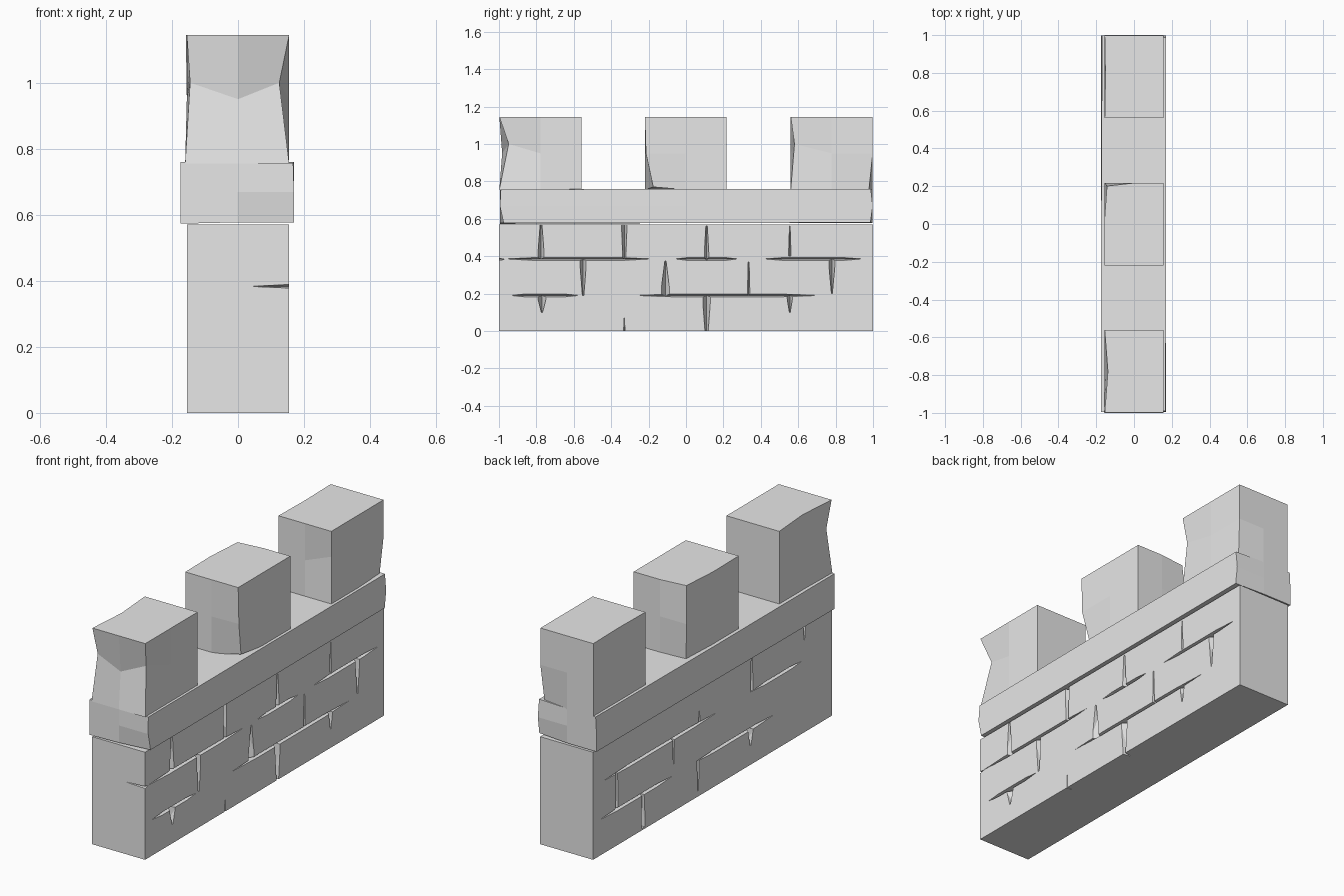
import bpy
import bmesh
from mathutils import Vector

if "Cube" in bpy.data.objects:
    bpy.data.objects.remove(bpy.data.objects["Cube"], do_unlink=True)

# One plain stone colour
stone = bpy.data.materials.new("grey stone")
stone.use_nodes = True
stone.diffuse_color = (0.8, 0.8, 0.8, 1)
stone.node_tree.nodes["Principled BSDF"].inputs["Base Color"].default_value = (0.8, 0.8, 0.8, 1)


def add_object(name, bm):
    mesh = bpy.data.meshes.new(name)
    bmesh.ops.recalc_face_normals(bm, faces=bm.faces)
    bm.to_mesh(mesh)
    bm.free()
    mesh.materials.append(stone)
    obj = bpy.data.objects.new(name, mesh)
    bpy.context.collection.objects.link(obj)
    return obj


def block(name, low, high, dents=None, cuts=1):
    """Box; dents maps a corner or midpoint, as signs, to its offset."""
    bm = bmesh.new()
    bmesh.ops.create_cube(bm, size=2)
    if cuts:
        bmesh.ops.subdivide_edges(bm, edges=bm.edges, cuts=cuts, use_grid_fill=True)
    low, high = Vector(low), Vector(high)
    for v in bm.verts:
        key = tuple(round(c) for c in v.co)
        v.co = (low + high) / 2 + v.co * (high - low) / 2
        v.co += Vector((dents or {}).get(key, (0, 0, 0)))
    return add_object(name, bm)


HALF = 0.155
DEPTH = 0.04
cutter_bm = bmesh.new()


def hull(points):
    verts = [cutter_bm.verts.new(p) for p in points]
    bmesh.ops.convex_hull(cutter_bm, input=verts)


def upright_crack(side, y, z0, w0, z1, w1):
    """Tapered joint between two stones of a course."""
    out, deep = side * (HALF + 0.01), side * (HALF - DEPTH)
    hull([(out, y + s * w / 2, z) for z, w in ((z0, w0), (z1, w1)) for s in (-1, 1)]
         + [(deep, y, z0), (deep, y, z1)])


def level_crack(side, y0, y1, z, w=0.02):
    """Lens-shaped bed joint between two courses."""
    out, deep = side * (HALF + 0.01), side * (HALF - DEPTH)
    mid, reach = (y0 + y1) / 2, (y1 - y0) / 4
    hull([(out, y0, z), (out, y1, z),
          (out, mid - reach, z - w / 2), (out, mid + reach, z - w / 2),
          (out, mid - reach, z + w / 2), (out, mid + reach, z + w / 2),
          (deep, mid - reach, z), (deep, mid + reach, z)])


# Joints on the left (+x) side
UPPER, LOWER, TOP = 0.385, 0.19, 0.57
for y0, y1, z in ((-1.02, -0.13, UPPER), (-0.08, 0.3, UPPER), (0.38, 0.98, UPPER),
                  (-0.96, -0.55, LOWER), (-0.33, 0.77, LOWER)):
    level_crack(1, y0, y1, z)
for y, z0, w0, z1, w1 in ((-0.775, UPPER, 0.04, 0.58, 0.01), (-0.33, UPPER, 0.02, 0.58, 0.035),
                          (0.11, 0.38, 0.03, 0.56, 0.01), (0.555, 0.4, 0.015, 0.56, 0.004),
                          (-0.55, 0.19, 0.01, 0.38, 0.04), (-0.11, 0.19, 0.055, 0.375, 0.008),
                          (0.335, 0.19, 0.015, 0.37, 0.006), (0.78, 0.2, 0.006, UPPER, 0.04),
                          (-0.77, 0.1, 0.008, LOWER, 0.055), (0.11, -0.01, 0.02, LOWER, 0.05),
                          (0.555, 0.1, 0.006, LOWER, 0.035), (-0.33, -0.01, 0.008, 0.07, 0.004)):
    upright_crack(1, y, z0, w0, z1, w1)

# Joints on the right (-x) side
for y0, y1, z in ((-0.09, 0.97, UPPER), (-0.77, -0.32, UPPER),
                  (0.3, 0.97, LOWER), (-0.55, 0.18, LOWER)):
    level_crack(-1, y0, y1, z)
for y, z0, w0, z1, w1 in ((0.8, LOWER, 0.025, UPPER, 0.015), (0.58, 0.01, 0.04, LOWER, 0.02),
                          (0.325, 0.25, 0.006, UPPER, 0.015), (0.12, 0.03, 0.008, LOWER, 0.02),
                          (0.11, UPPER, 0.015, 0.45, 0.005), (-0.32, 0.1, 0.006, LOWER, 0.05),
                          (-0.33, UPPER, 0.025, TOP, 0.01), (-0.77, 0.49, 0.006, 0.58, 0.025)):
    upright_crack(-1, y, z0, w0, z1, w1)

# Bed joint running round onto the front end
hull([(0.01, -1.01, 0.383), (0.17, -1.01, 0.376), (0.17, -1.01, 0.391),
      (0.12, -0.97, 0.383), (0.17, -0.97, 0.383)])

# Wall body with the joints cut in
wall = block("wall_body", (-HALF, -1, 0), (HALF, 1, TOP), cuts=0)
cutter = add_object("joint_cutter", cutter_bm)
cutter.hide_render = True
cut = wall.modifiers.new("joints", "BOOLEAN")
cut.object = cutter
cut.operation = "DIFFERENCE"
cut.solver = "EXACT"
cut.use_self = True
bpy.context.view_layer.update()
result = bpy.data.meshes.new_from_object(wall.evaluated_get(bpy.context.evaluated_depsgraph_get()))
wall.modifiers.clear()
wall.data = result
result.materials.clear()
result.materials.append(stone)
for face in result.polygons:
    face.material_index = 0
bpy.data.objects.remove(cutter, do_unlink=True)

# Overhanging ledge with worn ends
block("ledge", (-0.174, -0.995, 0.577), (0.17, 0.998, 0.76),
      {(1, -1, 1): (-0.003, 0.005, -0.004), (1, -1, -1): (0, 0.02, 0),
       (1, 1, 1): (0, -0.01, 0), (1, 1, -1): (0, -0.012, 0.003),
       (-1, -1, -1): (0, 0, -0.004), (-1, 1, 1): (0.005, 0, 0)})

# Battlement blocks, each chipped differently
chips = {
    "front": (-0.998, -0.56, {(1, -1, 0): (-0.03, 0.05, 0.05), (-1, -1, 0): (0.01, 0.03, 0.05),
                              (-1, 0, 1): (0.017, 0, 0), (0, -1, 0): (0, 0.015, 0),
                              (-1, -1, -1): (-0.005, 0, 0)}),
    "middle": (-0.22, 0.217, {(1, -1, -1): (-0.015, 0.045, 0.015), (1, -1, 0): (0, 0.006, 0),
                              (-1, 1, 1): (0.012, -0.016, 0), (-1, 0, 1): (-0.003, 0, 0),
                              (-1, 1, -1): (0.01, -0.01, 0)}),
    "back": (0.56, 0.998, {(1, -1, 0): (-0.012, 0.02, 0.05), (1, 1, -1): (-0.01, -0.02, 0),
                           (-1, 0, 1): (0.004, 0, 0)}),
}
for place, (y0, y1, dents) in chips.items():
    block(place + "_battlement", (-HALF, y0, 0.755), (HALF, y1, 1.145), dents)
